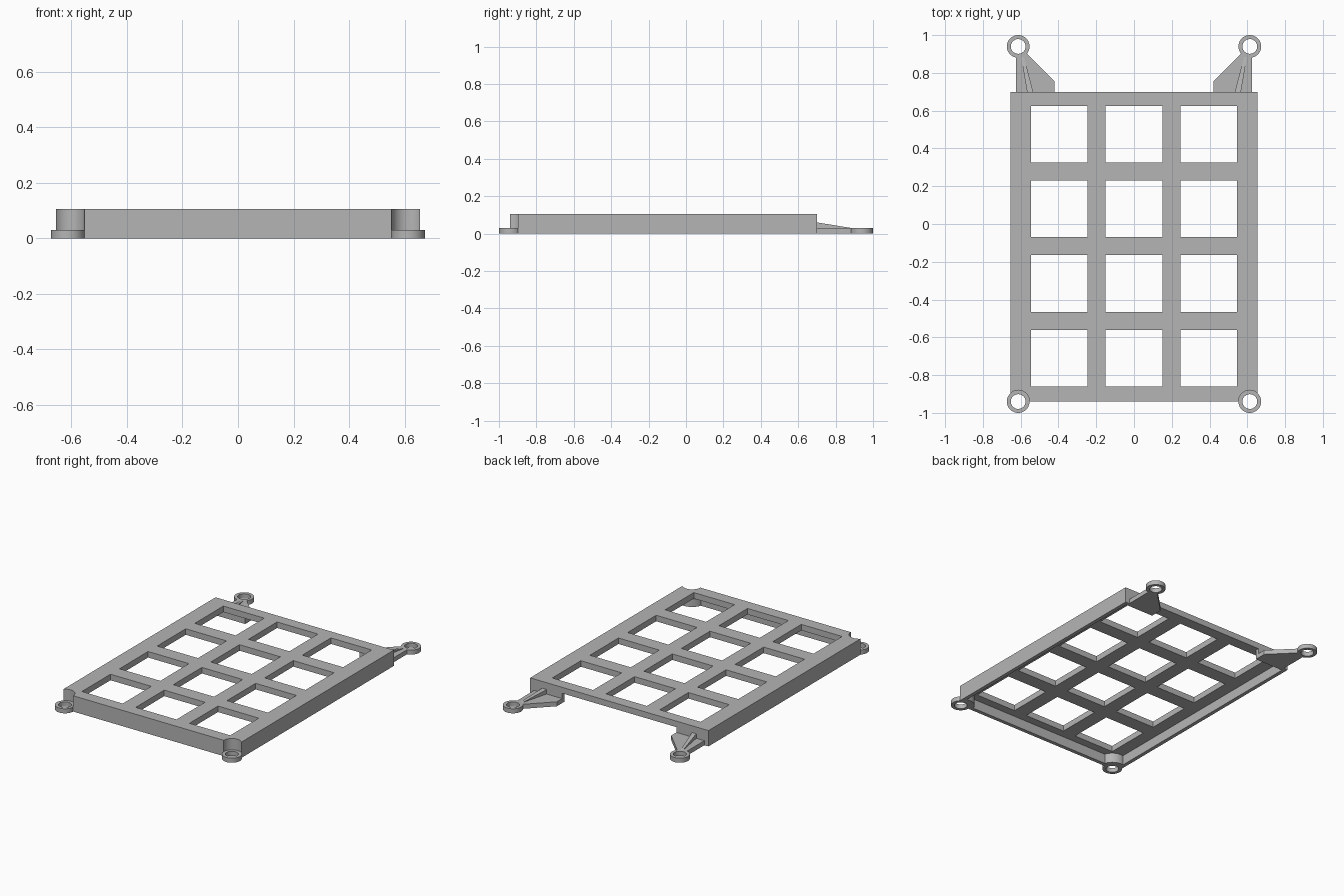
import bpy, bmesh, math

cube = bpy.data.objects.get("Cube")
if cube:
    bpy.data.objects.remove(cube, do_unlink=True)

GREY = (0.46, 0.46, 0.46, 1)
grey = bpy.data.materials.new("plain grey")
grey.use_nodes = True
grey.diffuse_color = GREY
grey.node_tree.nodes["Principled BSDF"].inputs["Base Color"].default_value = GREY

HEIGHT, SLAB_Z, LUG_Z = 0.105, 0.065, 0.03
HALF_X, FRONT, BACK = 0.655, -0.94, 0.70
WALL = 0.025
LUG_X, LUG_Y = 0.613, 0.94


def prism(name, bottom, z0, z1, top=None):
    """Solid between two matching outlines; heights may be lists."""
    n = len(bottom)
    top = top or bottom
    tops = z1 if isinstance(z1, list) else [z1] * n
    bm = bmesh.new()
    lo = [bm.verts.new((x, y, z0)) for x, y in bottom]
    hi = [bm.verts.new((x, y, z)) for (x, y), z in zip(top, tops)]
    bm.faces.new(lo)
    bm.faces.new(hi)
    for i in range(n):
        j = (i + 1) % n
        bm.faces.new((lo[i], lo[j], hi[j], hi[i]))
    bmesh.ops.recalc_face_normals(bm, faces=bm.faces)
    mesh = bpy.data.meshes.new(name)
    bm.to_mesh(mesh)
    bm.free()
    mesh.materials.append(grey)
    ob = bpy.data.objects.new(name, mesh)
    bpy.context.collection.objects.link(ob)
    return ob


def box(name, x0, x1, y0, y1, z0, z1):
    return prism(name, [(x0, y0), (x1, y0), (x1, y1), (x0, y1)], z0, z1)


def disc(name, x, y, r, z0, z1, n=48):
    a = 2 * math.pi / n
    return prism(name, [(x + r * math.cos(i * a), y + r * math.sin(i * a))
                        for i in range(n)], z0, z1)


def cut(ob, cutters):
    """Subtract each cutter, bake the result and discard the cutters."""
    for c in cutters:
        mod = ob.modifiers.new("cut", 'BOOLEAN')
        mod.operation, mod.solver, mod.object = 'DIFFERENCE', 'EXACT', c
    bpy.context.view_layer.update()
    graph = bpy.context.evaluated_depsgraph_get()
    mesh = bpy.data.meshes.new_from_object(ob.evaluated_get(graph))
    ob.modifiers.clear()
    ob.data = mesh
    for c in cutters:
        bpy.data.objects.remove(c, do_unlink=True)


def smooth(ob):
    bpy.ops.object.select_all(action='DESELECT')
    ob.select_set(True)
    bpy.context.view_layer.objects.active = ob
    bpy.ops.object.shade_smooth_by_angle(angle=math.radians(30))


# Hollow underside, leaving round bosses at the front corners
cavity = box("cavity", -HALF_X + WALL, HALF_X - WALL, FRONT + WALL, BACK - WALL, -0.1, SLAB_Z)
cut(cavity, [disc("boss", s * LUG_X, -LUG_Y, 0.085, -0.2, 0.2) for s in (-1, 1)])

# Frame: slab with side walls, open middle at the back, square windows
frame = box("grid_frame", -HALF_X, HALF_X, FRONT, BACK, 0, HEIGHT)
cutters = [cavity, box("back_gap", -0.42, 0.42, 0.6, 0.8, -0.1, SLAB_Z)]
for col in range(3):
    for row in range(4):
        x, y = (col - 1) * 0.395, -0.71 + row * 0.395
        cutters.append(box("window", x - 0.15, x + 0.15, y - 0.15, y + 0.15, -0.2, 0.2))
for s in (-1, 1):
    cutters.append(disc("corner", s * LUG_X, -LUG_Y, 0.06, -0.2, 0.2))
cut(frame, cutters)
smooth(frame)

for s, side in ((-1, "right"), (1, "left")):
    # Screw rings at the four corners
    for y, end in ((-LUG_Y, "front"), (LUG_Y, "back")):
        ring = disc(f"{end}_{side}_screw_ring", s * LUG_X, y, 0.06, 0, LUG_Z)
        cut(ring, [disc("hole", s * LUG_X, y, 0.039, -0.1, 0.1)])
        smooth(ring)
    # Flat arm carrying the back ring
    arm = [(0.625, BACK), (0.42, BACK), (0.42, 0.755), (0.572, 0.907), (0.625, 0.893)]
    prism(f"{side}_arm", [(s * x, y) for x, y in arm], 0, LUG_Z)
    # Sloping rib on the arm
    rib = [(0.566, BACK), (0.534, BACK), (0.582, 0.885), (0.598, 0.885)]
    prism(f"{side}_arm_rib", [(s * x, y) for x, y in rib], LUG_Z - 0.005,
          [0.06, 0.06, LUG_Z, LUG_Z])
